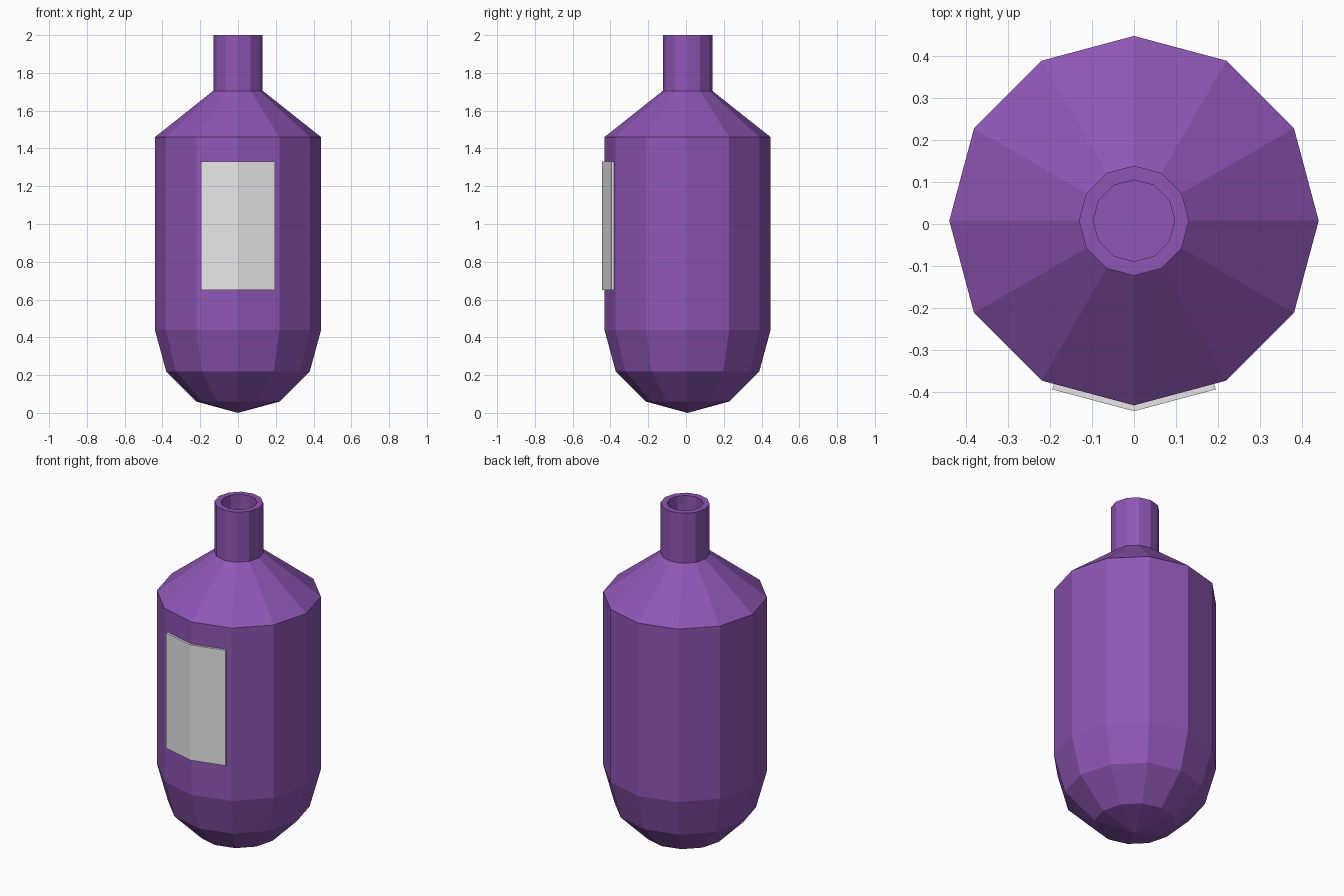
import bpy
import bmesh
from math import sin, cos, tau

cube = bpy.data.objects.get("Cube")
if cube:
    bpy.data.objects.remove(cube, do_unlink=True)

SIDES = 12
CENTRE_Y = 0.008


def make_material(name, rgb):
    mat = bpy.data.materials.new(name)
    mat.use_nodes = True
    mat.diffuse_color = (*rgb, 1)
    mat.node_tree.nodes["Principled BSDF"].inputs["Base Color"].default_value = (*rgb, 1)
    return mat


def finish(name, bm, mat):
    bmesh.ops.recalc_face_normals(bm, faces=bm.faces)
    mesh = bpy.data.meshes.new(name)
    bm.to_mesh(mesh)
    bm.free()
    mesh.materials.append(mat)
    obj = bpy.data.objects.new(name, mesh)
    obj.location.y = CENTRE_Y
    bpy.context.collection.objects.link(obj)
    return obj


def lathe(name, profile, mat):
    """Revolve (radius, height) points; radius 0 becomes a single pole."""
    bm = bmesh.new()
    rings = []
    for r, z in profile:
        count = SIDES if r else 1
        rings.append([bm.verts.new((r * sin(tau * i / SIDES), -r * cos(tau * i / SIDES), z))
                      for i in range(count)])
    for low, high in zip(rings, rings[1:]):
        for i in range(SIDES):
            j = (i + 1) % SIDES
            quad = [low[i % len(low)], low[j % len(low)],
                    high[j % len(high)], high[i % len(high)]]
            bm.faces.new(list(dict.fromkeys(quad)))
    return finish(name, bm, mat)


purple = make_material("purple glass", (0.27, 0.093, 0.46))
paper = make_material("pale grey label", (0.8, 0.8, 0.8))

# Bottle: faceted round base, straight body, shoulder, neck and hollow mouth
lathe("bottle", [(0, 0), (0.22, 0.06), (0.38, 0.22), (0.44, 0.44), (0.44, 1.46),
                 (0.131, 1.705), (0.131, 2.0), (0.097, 2.0), (0.097, 1.705), (0, 1.705)],
      purple)

# Label: thick plate folded over the two front facets
bm = bmesh.new()
outline = [(-0.195, -0.402), (0, -0.454), (0.195, -0.402),
           (0.19, -0.386), (0, -0.437), (-0.19, -0.386)]
bottom, top = ([bm.verts.new((x, y, z)) for x, y in outline] for z in (0.65, 1.33))
for i in range(len(outline)):
    j = (i + 1) % len(outline)
    bm.faces.new((bottom[i], bottom[j], top[j], top[i]))
# Caps are split along the fold
for ring in (bottom, top):
    bm.faces.new((ring[0], ring[1], ring[4], ring[5]))
    bm.faces.new((ring[1], ring[2], ring[3], ring[4]))
finish("front_label", bm, paper)
